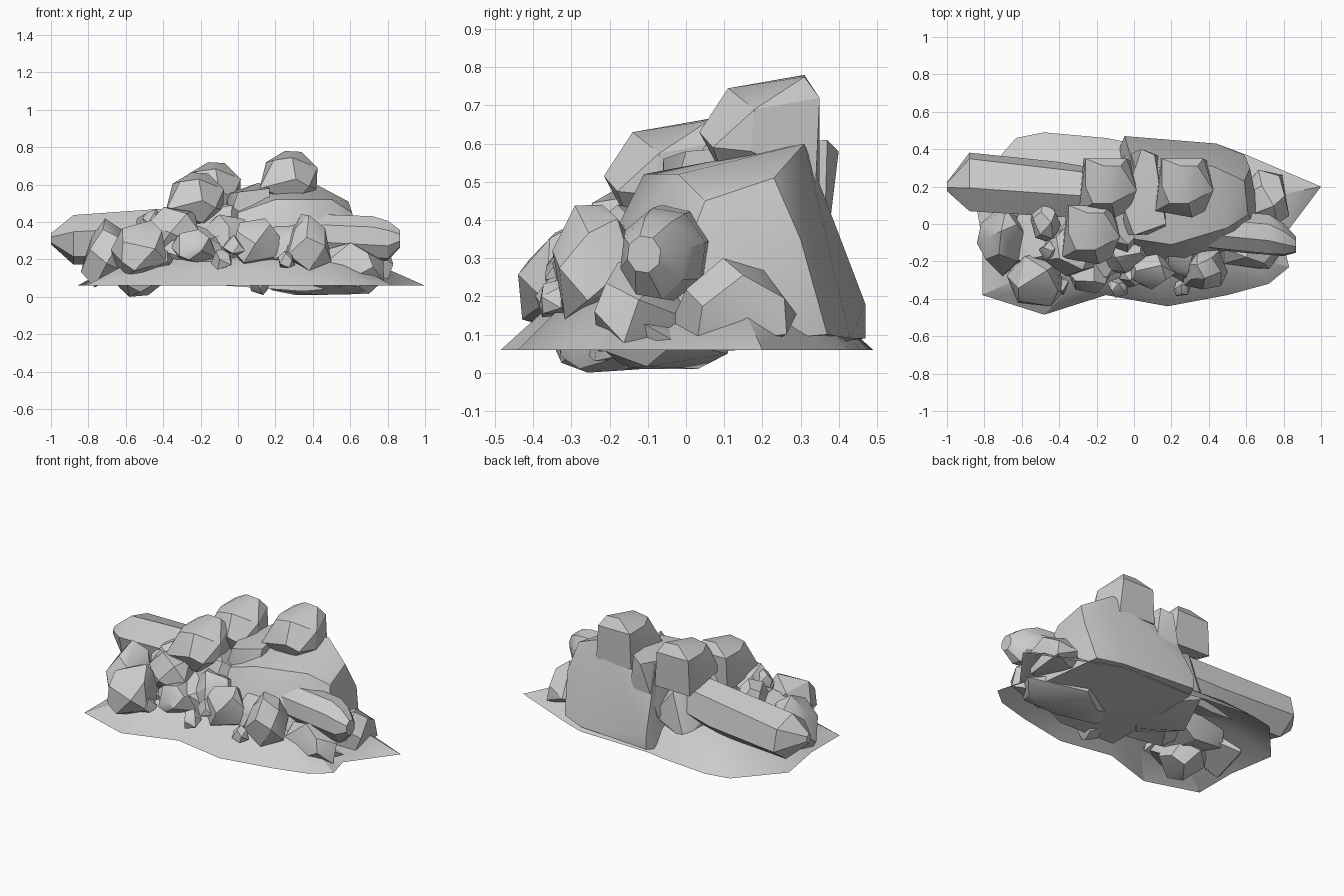
import bpy, bmesh, math, random
from mathutils import Vector


def finish(name, bm):
    me = bpy.data.meshes.new(name)
    bm.to_mesh(me)
    bm.free()
    ob = bpy.data.objects.new(name, me)
    bpy.context.collection.objects.link(ob)
    return ob


def hull(name, pts):
    """Convex stone around a handful of corner points."""
    bm = bmesh.new()
    for p in pts:
        bm.verts.new(p)
    out = bmesh.ops.convex_hull(bm, input=bm.verts)
    junk = [v for v in set(out["geom_interior"]) | set(out["geom_unused"])
            if isinstance(v, bmesh.types.BMVert)]
    bmesh.ops.delete(bm, geom=junk, context='VERTS')
    bmesh.ops.dissolve_limit(bm, angle_limit=math.radians(6), verts=bm.verts, edges=bm.edges)
    bmesh.ops.recalc_face_normals(bm, faces=bm.faces)
    return finish(name, bm)


def rock(name, lo, hi, seed, taper=1.0, n=15, lean=0.0):
    """Irregular faceted stone filling the box lo..hi; taper narrows the top."""
    rnd = random.Random(seed)
    pts = []
    for i in range(n):
        z = 1 - 2 * (i + 0.5) / n
        a = i * 2.39996 + seed + rnd.uniform(-0.35, 0.35)
        r = math.sqrt(1 - z * z) ** 0.7
        k = 1 + (taper - 1) * (z + 1) / 2
        pts.append(Vector((r * math.cos(a) * k + lean * z, r * math.sin(a) * k,
                           z + rnd.uniform(-0.12, 0.12))))
    mn = [min(p[j] for p in pts) for j in range(3)]
    mx = [max(p[j] for p in pts) for j in range(3)]
    return hull(name, [[lo[j] + (p[j] - mn[j]) / (mx[j] - mn[j]) * (hi[j] - lo[j])
                        for j in range(3)] for p in pts])


def column(name, sections, sides, turn=0.0):
    """Long crystal-like stone along x; sections are (x, y, z, ry, rz)."""
    pts = []
    for x, y, z, ry, rz in sections:
        for i in range(sides):
            a = turn + math.tau * i / sides
            pts.append((x, y + ry * math.cos(a), z + rz * math.sin(a)))
    return hull(name, pts)


# Sloping ground skirt, open in the middle
outline = [(-0.81, -0.38), (-0.48, -0.485), (-0.15, -0.38), (0.18, -0.44), (0.5, -0.38),
           (0.72, -0.32), (0.83, -0.23), (0.79, -0.08), (1.0, 0.2), (0.6, 0.37), (0.44, 0.43),
           (-0.05, 0.44), (-0.15, 0.46), (-0.48, 0.49), (-0.63, 0.46), (-0.86, 0.2), (-0.81, -0.1)]
bm = bmesh.new()
rings = [[bm.verts.new((x * k, y * k, z)) for x, y in outline]
         for k, z in ((1, 0.06), (0.75, 0.17), (0.45, 0.23))]
for a, b in zip(rings, rings[1:]):
    for i in range(len(a)):
        j = (i + 1) % len(a)
        bm.faces.new((a[i], a[j], b[j], b[i]))
finish("ground_skirt", bm)

# Main boulder at the back right
hull("main_boulder", [
    (-0.05, 0.47, 0.09), (-0.05, 0.47, 0.18), (0.44, 0.43, 0.09), (0.59, 0.37, 0.10),
    (0.66, 0.08, 0.08), (0.70, -0.1, 0.06), (0.35, -0.24, 0.03), (-0.07, -0.27, 0.06),
    (-0.08, 0.4, 0.08), (0.0, 0.3, 0.57), (0.42, 0.31, 0.60), (0.59, 0.23, 0.51),
    (0.61, 0.05, 0.45), (0.5, -0.02, 0.52), (0.2, -0.11, 0.52), (0.0, -0.08, 0.45),
    (0.28, -0.19, 0.36), (0.62, 0.3, 0.35)])

# Upright slab in the centre
hull("centre_slab", [(-0.05, -0.06, 0.41), (0.16, -0.05, 0.40), (0.17, 0.0, 0.58),
                     (0.0, -0.06, 0.56), (0.11, 0.37, 0.61), (0.04, 0.40, 0.58),
                     (-0.06, 0.36, 0.25), (0.15, 0.36, 0.25), (-0.06, 0.1, 0.55)])

# Core stones under the pile
rock("core_left", (-0.36, -0.22, 0.06), (0.1, 0.34, 0.52), 3)
rock("core_front", (-0.5, -0.3, 0.1), (-0.03, 0.1, 0.42), 8)
rock("core_far_left", (-0.68, -0.27, 0.1), (-0.3, 0.1, 0.36), 18, 0.8)

# Two long stones sticking out sideways
column("left_column", [(-1.0, 0.2, 0.31, 0.025, 0.03), (-0.88, 0.225, 0.305, 0.165, 0.135),
                       (-0.4, 0.185, 0.325, 0.155, 0.15), (-0.18, 0.17, 0.35, 0.13, 0.14)], 6, math.pi / 6 + 0.2)
column("right_column", [(0.865, -0.11, 0.31, 0.045, 0.05), (0.8, -0.085, 0.30, 0.09, 0.11),
                        (0.72, -0.06, 0.31, 0.115, 0.125), (0.3, -0.02, 0.33, 0.11, 0.12)], 8, 0.25)

# Three matching crown stones, one shape placed at three heights
crown = [(-0.03, 0.11, 0.14), (0.06, 0.11, 0.135), (-0.09, -0.09, 0.09), (0.01, -0.09, 0.105),
         (-0.13, 0.15, 0.08), (0.145, -0.02, 0.05), (0.09, 0.15, 0.08), (-0.165, -0.13, -0.06),
         (0.03, -0.165, -0.01), (0.1, -0.13, -0.05), (0.03, -0.1, -0.13), (0.11, 0.14, -0.14),
         (-0.14, 0.15, -0.14), (0.14, -0.03, -0.06), (-0.13, 0.0, 0.08)]
for tag, cx, cy, cz in (("right", 0.28, 0.2, 0.64), ("back", -0.13, 0.2, 0.58), ("front", -0.22, -0.05, 0.525)):
    hull("crown_stone_" + tag, [(cx + x, cy + y, cz + z) for x, y, z in crown])

# Medium stones around the foot: box low, box high, seed, taper, lean
stones = [
    ("left_round_stone", (-0.68, -0.44, 0.1), (-0.38, -0.15, 0.41), 1, 0.9, 0),
    ("left_spire", (-0.84, -0.28, 0.05), (-0.57, 0.08, 0.42), 2, 0.5, 0.1),
    ("left_inner_stone", (-0.49, -0.28, 0.2), (-0.21, -0.02, 0.48), 4, 0.8, 0),
    ("left_upper_chip", (-0.55, -0.1, 0.28), (-0.39, 0.12, 0.47), 6, 0.6, 0),
    ("front_left_stone", (-0.36, -0.37, 0.17), (-0.11, -0.16, 0.36), 5, 0.7, 0),
    ("front_centre_stone", (-0.03, -0.35, 0.16), (0.23, -0.15, 0.42), 7, 0.8, 0),
    ("front_right_spire", (0.24, -0.35, 0.14), (0.5, -0.1, 0.44), 9, 0.4, 0),
    ("centre_fill", (-0.18, -0.27, 0.18), (0.08, -0.02, 0.44), 10, 0.8, 0),
    ("right_foot_stone", (0.42, -0.24, 0.05), (0.78, 0.03, 0.29), 11, 0.6, 0),
    ("right_back_spire", (0.58, -0.04, 0.07), (0.83, 0.29, 0.30), 12, 0.5, 0),
    ("right_middle_stone", (0.14, -0.29, 0.2), (0.38, -0.06, 0.39), 13, 0.8, 0),
    ("under_stone_left", (-0.68, -0.36, 0.0), (-0.4, -0.05, 0.2), 14, 1.2, 0),
    ("under_stone_right", (0.12, -0.25, 0.01), (0.77, 0.12, 0.16), 15, 1.1, 0),
    ("under_stone_centre", (0.05, -0.33, 0.01), (0.18, -0.15, 0.18), 16, 1.3, 0)]
for name, lo, hi, seed, taper, lean in stones:
    rock(name, lo, hi, seed, taper, 15, lean)

# Small chips scattered along the front
for i, (x, y, z, r) in enumerate([(-0.09, -0.34, 0.2, 0.055), (0.26, -0.34, 0.2, 0.045),
                                  (-0.4, -0.33, 0.2, 0.05), (-0.02, -0.28, 0.27, 0.06),
                                  (0.25, -0.25, 0.24, 0.06), (-0.46, -0.14, 0.42, 0.05)]):
    rock(f"chip_{i + 1}", (x - r, y - r, z - r), (x + r, y + r, z + r), 20 + i, 0.5, 10)

# Smooth shading with crisp stone edges
bpy.ops.object.select_all(action='SELECT')
bpy.context.view_layer.objects.active = bpy.context.selected_objects[0]
bpy.ops.object.shade_smooth_by_angle(angle=math.radians(30))
